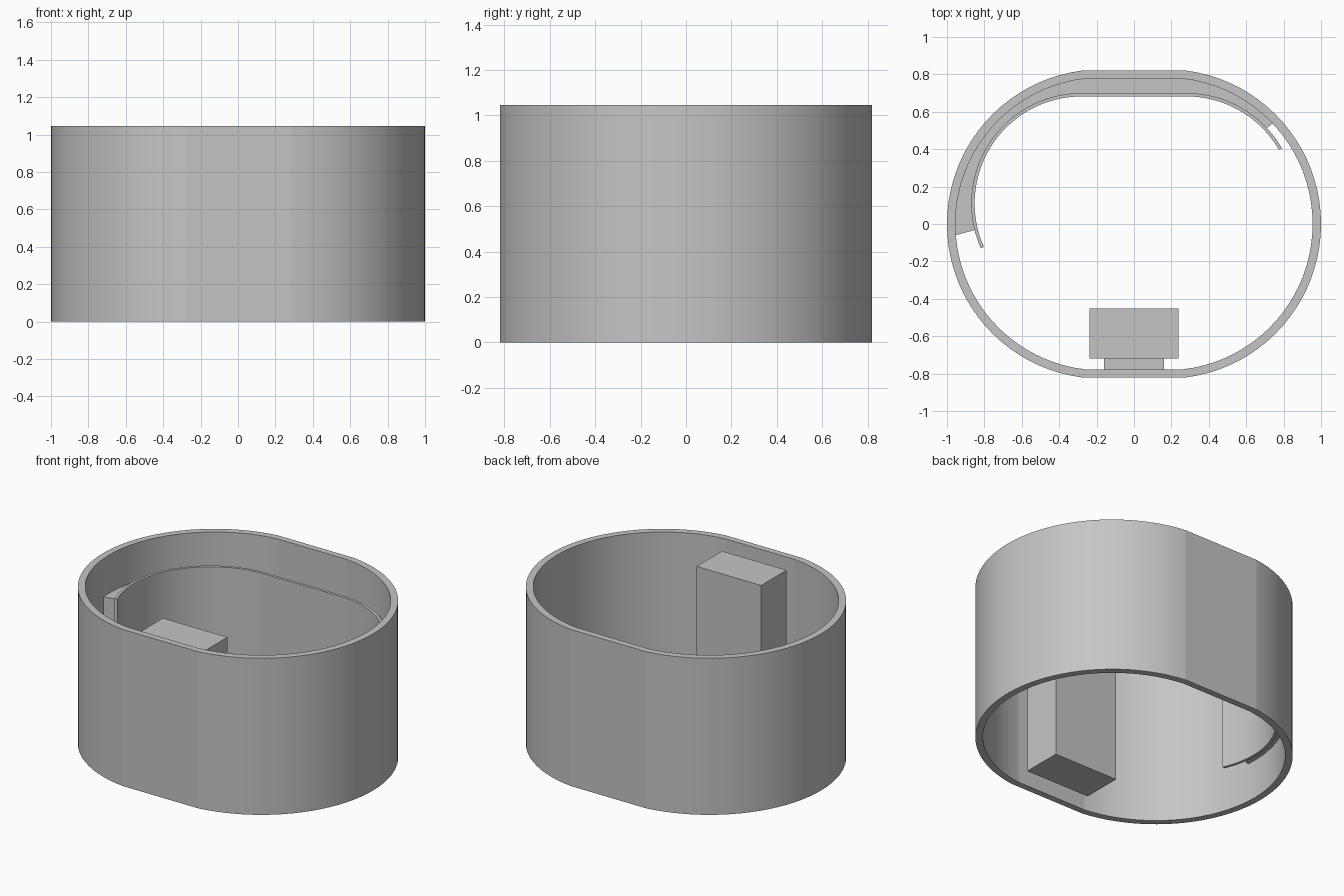
import bpy, bmesh
from math import cos, sin, asin, radians, degrees

cube = bpy.data.objects.get("Cube")
if cube:
    bpy.data.objects.remove(cube, do_unlink=True)

grey = bpy.data.materials.new("plain grey")
grey.use_nodes = True
colour = (0.56, 0.56, 0.56, 1)
grey.diffuse_color = colour
grey.node_tree.nodes["Principled BSDF"].inputs["Base Color"].default_value = colour


def arc(cx, cy, r, start, end, steps=40):
    angles = [radians(start + (end - start) * i / steps) for i in range(steps + 1)]
    return [(cx + r * cos(a), cy + r * sin(a)) for a in angles]


def ribbon(name, outer, inner, z0, z1, closed=False):
    """Upright wall between two matching paths."""
    bm = bmesh.new()
    rows = [[bm.verts.new((x, y, z)) for x, y in path]
            for path, z in ((outer, z0), (outer, z1), (inner, z1), (inner, z0))]
    n = len(outer)
    for i in range(n if closed else n - 1):
        j = (i + 1) % n
        for k in range(4):
            a, b = rows[k], rows[(k + 1) % 4]
            bm.faces.new((a[i], a[j], b[j], b[i]))
    if not closed:
        bm.faces.new([r[0] for r in rows])
        bm.faces.new([r[-1] for r in rows])
    bmesh.ops.recalc_face_normals(bm, faces=bm.faces)
    mesh = bpy.data.meshes.new(name)
    bm.to_mesh(mesh)
    bm.free()
    obj = bpy.data.objects.new(name, mesh)
    bpy.context.collection.objects.link(obj)
    mesh.materials.append(grey)
    bpy.ops.object.select_all(action='DESELECT')
    obj.select_set(True)
    bpy.context.view_layer.objects.active = obj
    bpy.ops.object.shade_smooth_by_angle(angle=radians(6))
    return obj


def block(name, x, y0, y1, z0, z1):
    return ribbon(name, [(-x, y0), (x, y0)], [(-x, y1), (x, y1)], z0, z1)


SHIFT = 0.173  # centres of the two side arcs


def side_angle(r, flat):
    return degrees(asin(flat / r))


def oval(r, flat):
    a = side_angle(r, flat)
    return arc(SHIFT, 0, r, -a, a) + arc(-SHIFT, 0, r, 180 - a, 180 + a)


# Open oval housing, flattened at front and back
R_IN, FLAT_IN = 0.782, 0.777
ribbon("housing_wall", oval(0.827, 0.82), oval(R_IN, FLAT_IN), 0, 1.045, closed=True)


# Thin curved strip along the back
def strip_path(r, right, left):
    return arc(0.28, 0.11, r, right, 90) + arc(-0.28, 0.11, r, 90, left)


ribbon("curved_strip", strip_path(0.59, 30, 204), strip_path(0.572, 30, 204), 0.21, 0.84)

# Padding between the wall and the strip
a = side_angle(R_IN, FLAT_IN)
wall_side = arc(SHIFT, 0, R_IN, 43.5, a) + arc(-SHIFT, 0, R_IN, 180 - a, 184.4)
ribbon("strip_padding", wall_side, strip_path(0.59, 43, 194), 0.26, 0.79)

# Box on its mount at the front
block("inner_box", 0.238, -0.72, -0.452, 0.06, 0.99)
block("box_mount", 0.16, -0.777, -0.72, 0.26, 0.79)
